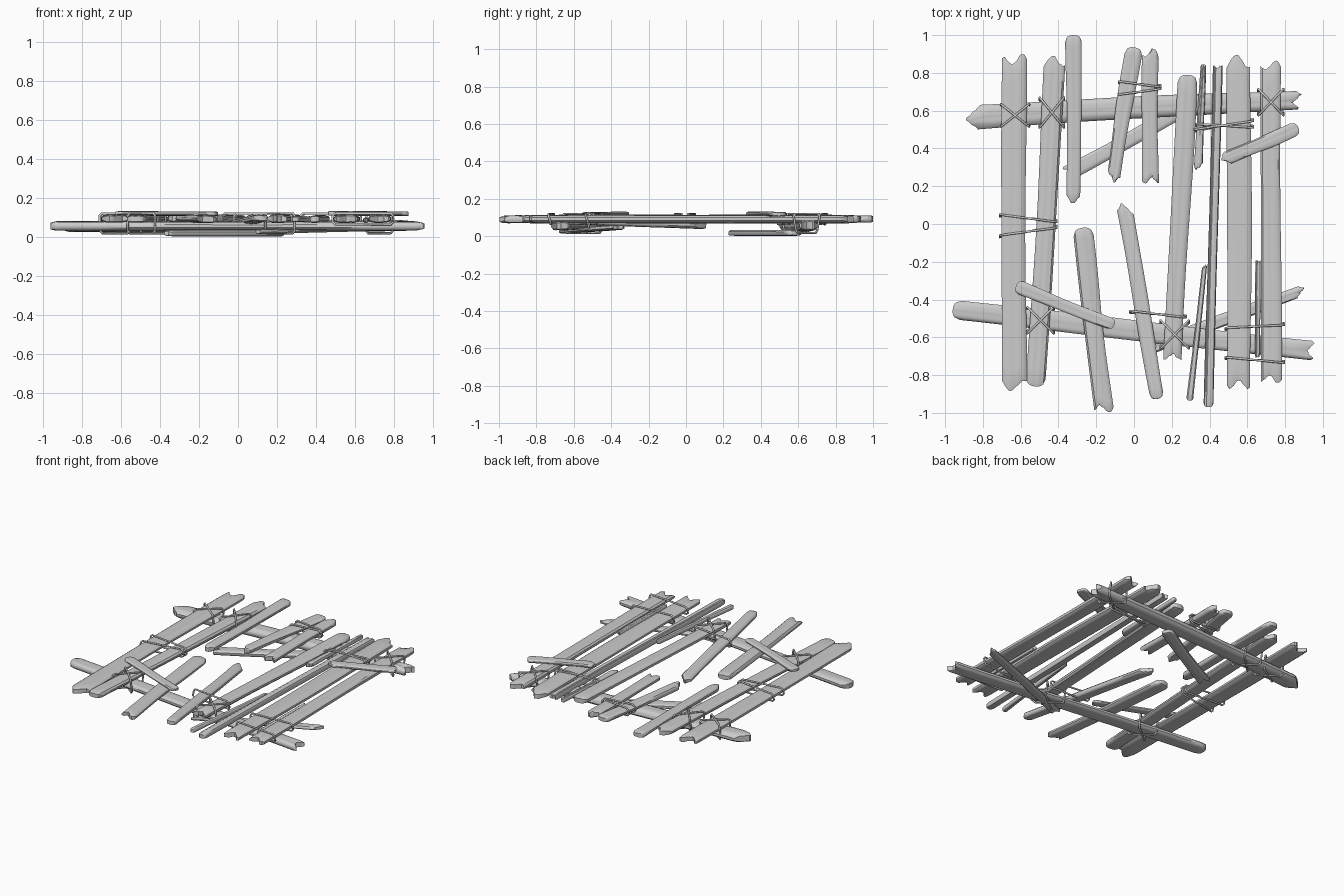
import bpy, bmesh, math, random
from mathutils import Vector

if "Cube" in bpy.data.objects:
    bpy.data.objects.remove(bpy.data.objects["Cube"])

random.seed(7)
COLS, RINGS = 11, 14


def end_profile(kind, w):
    """Setback of the plank end at each lateral column: j jagged, r rounded, p pointed."""
    us = [2 * i / (COLS - 1) - 1 for i in range(COLS)]
    if kind == 'r':
        out = [0.42 * w * (1 - math.sqrt(max(0, 1 - abs(u) ** 2.6))) for u in us]
    elif kind == 'p':
        tip = random.uniform(-0.4, 0.4)
        out = [0.6 * w * abs(u - tip) + random.uniform(0, 0.012) for u in us]
    else:
        ph = random.uniform(0, 6)
        out = [0.2 * w * (1 + math.sin(3.4 * u + ph)) + random.uniform(0, 0.014)
               + 0.12 * w * u ** 4 for u in us]
    m = min(out)
    return [o - m for o in out]


def plank(name, a, b, w0, w1, z0, z1, half, ends):
    """Split timber from a to b with uneven edges, shallow grain and worn ends."""
    A, B = Vector((*a, z0)), Vector((*b, z1))
    d = B - A
    L = d.length
    d.normalize()
    side = Vector((-d.y, d.x, 0)).normalized()
    up = d.cross(side)
    if up.z < 0:
        up = -up
    e0, e1 = end_profile(ends[0], w0), end_profile(ends[1], w1)
    grain = [random.uniform(-0.09, 0.09) * half for _ in range(2 * COLS)]
    p1, p2, p3 = (random.uniform(0, 6.28) for _ in range(3))
    bm = bmesh.new()
    rings = []
    for r in range(RINGS):
        q = r / (RINGS - 1)
        f = 0.5 - 0.5 * math.cos(math.pi * q)
        w = (w0 + (w1 - w0) * f) * (1 + 0.035 * math.sin(7 * f + p1)) / 2
        sway = 0.03 * w0 * math.sin(5 * f + p2)
        t = half * (0.72 if r in (0, RINGS - 1) else 1) * (1 + 0.05 * math.sin(6 * f + p3))
        ring = []
        for s in (1, -1):
            order = range(COLS) if s > 0 else reversed(range(COLS))
            for i in order:
                u = 2 * i / (COLS - 1) - 1
                along = e0[i] + f * (L - e0[i] - e1[i])
                h = s * (t * (0.35 + 0.65 * math.sqrt(1 - abs(u) ** 3.5))
                         + grain[i + (COLS if s < 0 else 0)])
                ring.append(bm.verts.new(A + d * along + side * (u * w + sway) + up * h))
        rings.append(ring)
    n = 2 * COLS
    for r0, r1 in zip(rings, rings[1:]):
        for i in range(n):
            bm.faces.new((r0[i], r0[(i + 1) % n], r1[(i + 1) % n], r1[i]))
    for ring in (rings[0], rings[-1]):
        for i in range(COLS - 1):
            bm.faces.new((ring[i], ring[i + 1], ring[n - 2 - i], ring[n - 1 - i]))
    bmesh.ops.recalc_face_normals(bm, faces=bm.faces)
    me = bpy.data.meshes.new(name)
    bm.to_mesh(me)
    bm.free()
    me.shade_smooth()
    me.set_sharp_from_angle(angle=math.radians(40))
    bpy.context.collection.objects.link(bpy.data.objects.new(name, me))


def rope(name, loops, rad=0.006):
    """Closed rope loops: each has top start/end, bottom start/end, and a z range."""
    cu = bpy.data.curves.new(name, 'CURVE')
    cu.dimensions = '3D'
    cu.bevel_depth, cu.bevel_resolution = rad, 2
    for a, b, c, d, lo, hi in loops:
        mid = (lo + hi) / 2
        k = 0.012
        A, B, C, D = (Vector(p) for p in (a, b, c, d))
        ab, cd = (B - A).normalized() * k, (D - C).normalized() * k
        pts = [(*(A + ab), hi), (*(B - ab), hi), (*B, hi - k), (*B.lerp(D, .5), mid),
               (*D, lo + k), (*(D - cd), lo), (*(C + cd), lo), (*C, lo + k),
               (*A.lerp(C, .5), mid), (*A, hi - k)]
        sp = cu.splines.new('POLY')
        sp.points.add(len(pts) - 1)
        for p, co in zip(sp.points, pts):
            p.co = (*co, 1)
        sp.use_cyclic_u = True
    bpy.context.collection.objects.link(bpy.data.objects.new(name, cu))


def cross_tie(name, x, y, w, h):
    """X-shaped lashing holding a slat to a rail."""
    loops = []
    for s in (1, -1):
        a, b = (x - w, y + s * h), (x + w, y - s * h)
        loops.append((a, b, (x - w, y + s * h * .8), (x + w, y - s * h * .8), 0.018, 0.12))
    rope(name, loops)


def band(name, rows):
    """Straight wraps around neighbouring slats."""
    rope(name, [((x0, y0), (x1, y1), (x0, y0 - .01), (x1, y1 + .01), 0.064, 0.119)
                for x0, y0, x1, y1 in rows])


# Cross rails
plank("back_rail", (-0.89, 0.565), (0.89, 0.66), .13, .10, .052, .058, .029, "pj")
plank("front_rail", (-0.96, -0.455), (0.955, -0.67), .105, .105, .055, .055, .022, "rj")

# Slats laid front to back: start, end, widths, heights, half thickness, end styles
Z = .092
slats = [
    ((-.635, .90), (-.635, -.885), .13, .13, Z, Z, .021, "jj"),
    ((-.415, .89), (-.52, -.86), .11, .10, Z, Z, .02, "jr"),
    ((-.318, 1.0), (-.32, .11), .085, .07, Z, .095, .018, "rj"),
    ((.0, .935), (-.115, .22), .095, .07, Z, .095, .018, "rp"),
    ((.085, .93), (.085, .215), .085, .085, Z, Z, .019, "jj"),
    ((.283, .79), (.205, -.72), .105, .095, Z, Z, .021, "rj"),
    ((.367, .845), (.34, .285), .03, .045, .09, .09, .014, "rp"),
    ((.443, .84), (.395, -.97), .05, .05, .09, .09, .02, "jr"),
    ((.555, .895), (.555, -.875), .13, .125, Z, Z, .021, "jj"),
    ((.725, .865), (.725, -.84), .105, .108, Z, Z, .021, "jj"),
    ((.655, -.19), (.655, -.71), .028, .028, .085, .085, .012, "jj"),
    ((.375, -.215), (.295, -.935), .025, .035, .09, .09, .014, "pr"),
    ((-.275, -.02), (-.158, -1.0), .105, .10, .094, .09, .02, "rj"),
    ((-.055, .11), (.125, -.925), .085, .075, .056, .096, .018, "pr"),
]
for i, s in enumerate(slats):
    plank(f"slat_{i + 1}", *s)

# Loose diagonal boards above and below
plank("top_board_left", (-.625, -.33), (-.105, -.535), .07, .06, .12, .118, .011, "rr")
plank("top_board_right", (.465, .335), (.87, .51), .07, .075, .12, .118, .012, "pr")
plank("under_board_back", (-.37, .255), (.23, .59), .08, .08, .018, .018, .016, "jr")
plank("under_board_front", (.905, -.345), (.1, -.65), .06, .07, .048, .025, .012, "pj")

# Rope lashings
for i, t in enumerate([(-.63, .575, .075, .06), (-.435, .59, .065, .08), (.725, .645, .067, .07),
                       (-.495, -.51, .07, .07), (.215, -.585, .075, .075)]):
    cross_tie(f"cross_lashing_{i + 1}", *t)
band("band_left", [(-.71, .05, -.41, .01), (-.71, -.06, -.41, -.02)])
band("band_back", [(-.08, .755, .14, .725), (-.08, .685, .14, .715)])
band("band_back_right", [(.32, .50, .63, .545), (.33, .53, .63, .51)])
band("band_middle", [(-.02, -.46, .275, -.495)])
band("band_right", [(.485, -.55, .795, -.535), (.485, -.705, .795, -.735)])
